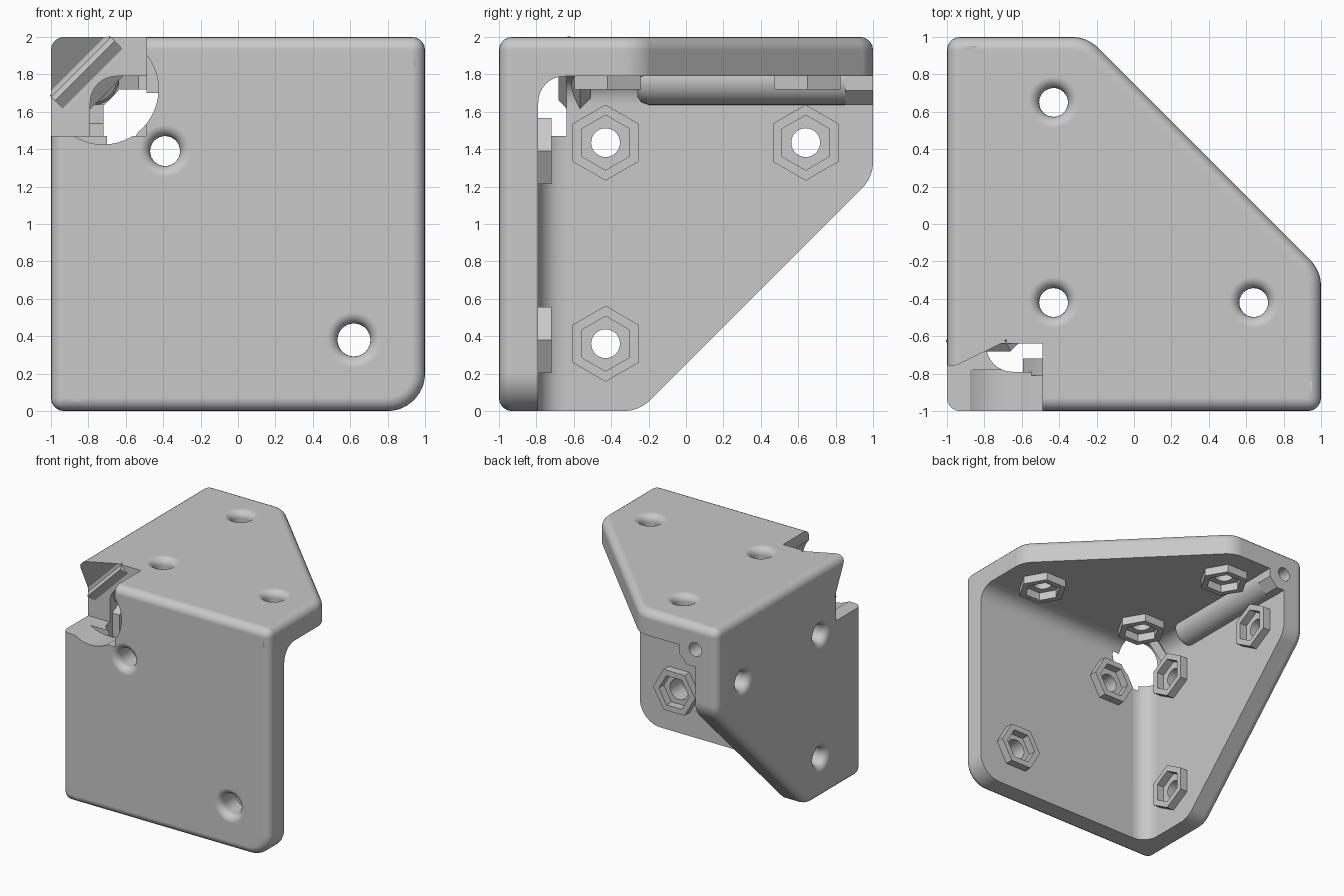
import bpy, bmesh, math
from mathutils import Vector, Matrix

if "Cube" in bpy.data.objects:
    bpy.data.objects.remove(bpy.data.objects["Cube"])

T, R = 0.21, 0.07          # plate thickness, outer edge rounding
grey = bpy.data.materials.new("plastic_grey")
grey.diffuse_color = (0.58, 0.58, 0.58, 1)
grey.use_nodes = True
grey.node_tree.nodes["Principled BSDF"].inputs["Base Color"].default_value = grey.diffuse_color

# maps from (a, b, depth from the outer face) to space, one per plate
MAPS = {
    "left": lambda a, b, d: Vector((-1 + d, a, b)),
    "front": lambda a, b, d: Vector((a, -1 + d, b)),
    "top": lambda a, b, d: Vector((a, b, 2 - d)),
}


def make(name, bm):
    bmesh.ops.recalc_face_normals(bm, faces=bm.faces[:])
    me = bpy.data.meshes.new(name)
    bm.to_mesh(me)
    bm.free()
    me.materials.append(grey)
    ob = bpy.data.objects.new(name, me)
    bpy.context.collection.objects.link(ob)
    return ob


def rings(loops, closed=False):
    """Skin a list of equal point loops; cap the ends or close the tube."""
    bm = bmesh.new()
    vs = [[bm.verts.new(p) for p in loop] for loop in loops]
    n = len(vs[0])
    pairs = list(zip(vs, vs[1:])) + ([(vs[-1], vs[0])] if closed else [])
    for lo, hi in pairs:
        for i in range(n):
            j = (i + 1) % n
            bm.faces.new((lo[i], lo[j], hi[j], hi[i]))
    if not closed:
        bm.faces.new(vs[0])
        bm.faces.new(vs[-1])
    return bm


def circle(a, b, r, n, turn=0.0):
    return [(a + r * math.cos(turn + 2 * math.pi * i / n),
             b + r * math.sin(turn + 2 * math.pi * i / n)) for i in range(n)]


def rounded(points):
    """Outline from (a, b, corner radius)."""
    out = []
    for i, (a, b, r) in enumerate(points):
        p = Vector((a, b))
        if not r:
            out.append(p)
            continue
        u = (Vector(points[i - 1][:2]) - p).normalized()
        v = (Vector(points[(i + 1) % len(points)][:2]) - p).normalized()
        half = u.angle(v) / 2
        c = p + (u + v).normalized() * r / math.sin(half)
        s = p + u * r / math.tan(half) - c
        e = p + v * r / math.tan(half) - c
        for k in range(9):
            out.append(c + (s.lerp(e, k / 8)).normalized() * r)
    return out


def plate(side, outline):
    f = MAPS[side]
    pts = rounded(outline)
    bm = rings([[f(p[0], p[1], d) for p in pts] for d in (0, T)])
    bmesh.ops.recalc_face_normals(bm, faces=bm.faces[:])

    def outer(e):
        return any(all(abs(v.co[k] - val) < 1e-4 for v in e.verts)
                   for k, val in ((0, -1), (1, -1), (2, 2)))
    bmesh.ops.bevel(bm, geom=[e for e in bm.edges if outer(e)], offset=R,
                    segments=5, profile=0.5, affect='EDGES', clamp_overlap=False)
    return make(side + "_plate", bm)


def cut(ob, cutters):
    for c in cutters:
        m = ob.modifiers.new("cut", 'BOOLEAN')
        m.operation, m.solver, m.object = 'DIFFERENCE', 'EXACT', c
    bpy.context.view_layer.update()
    dg = bpy.context.evaluated_depsgraph_get()
    me = bpy.data.meshes.new_from_object(ob.evaluated_get(dg))
    ob.modifiers.clear()
    ob.data = me


def hide(ob):
    ob.hide_render = True
    ob.hide_set(True)
    return ob


def rod_cutter(name, a, b, r, y0, y1):
    return hide(make(name, rings([[(p, y, q) for p, q in circle(a, b, r, 48)]
                                  for y in (y0, y1)])))


# corner relief: round window in the front plate and a slanted pocket behind it
window = rod_cutter("window_cutter", -0.72, 1.72, 0.295, -1.1, -0.78)
clearance = rod_cutter("clearance_cutter", -0.72, 1.72, 0.295, -1.1, -0.7)
bore = rod_cutter("bore_cutter", -0.79, 1.79, 0.06, 0.6, 1.1)
bm = bmesh.new()
bmesh.ops.create_cube(bm, size=1, matrix=Matrix.Translation((-0.795, -0.87, 1.785))
                      @ Matrix.Diagonal((0.61, 0.46, 0.63, 1)))
normal = Vector((-0.486, 1, 0.486)).normalized()
start = Vector((-1, -0.78, 2))
res = bmesh.ops.bisect_plane(bm, geom=bm.verts[:] + bm.edges[:] + bm.faces[:],
                             plane_co=start, plane_no=normal, clear_outer=True)
bmesh.ops.holes_fill(bm, edges=[e for e in res["geom_cut"]
                                if isinstance(e, bmesh.types.BMEdge)])
pocket = hide(make("pocket_cutter", bm))
relief = [window, pocket]

# three plates with flared screw holes
OUTLINES = {
    "left": [(-1, 0, 0), (-0.25, 0, 0.2), (1, 1.25, 0.2), (1, 2, 0), (-1, 2, 0)],
    "front": [(-1, 0, 0), (1, 0, 0.2), (1, 2, 0), (-1, 2, 0)],
    "top": [(-1, -1, 0), (1, -1, 0), (1, -0.25, 0.2), (-0.25, 1, 0.2), (-1, 1, 0)],
}
HOLES = {
    "left": [(-0.43, 1.435, 0.077), (0.64, 1.435, 0.077), (-0.43, 0.36, 0.077)],
    "front": [(-0.39, 1.39, 0.08), (0.62, 0.38, 0.088)],
    "top": [(-0.43, 0.65, 0.077), (-0.43, -0.42, 0.077), (0.64, -0.42, 0.077)],
}
parts = []
for side, outline in OUTLINES.items():
    f = MAPS[side]
    ob = plate(side, outline)
    turn = math.pi / 2 if side == "left" else 0
    drills = []
    for a, b, r in HOLES[side]:
        prof = [(-0.05, r + 0.06)]
        prof += [(0.06 - 0.06 * math.cos(t), r + 0.06 - 0.06 * math.sin(t))
                 for t in (k * math.pi / 12 for k in range(7))]
        prof.append((0.4, r))
        drills.append(hide(make("drill_cutter", rings(
            [[f(p, q, d) for p, q in circle(a, b, rad, 32)] for d, rad in prof]))))
        # hexagonal nut holder
        loops = [(0.203, T - 0.02), (0.203, T + 0.07), (0.147, T + 0.07), (0.147, T - 0.02)]
        nut = make(side + "_nut_holder", rings(
            [[f(p, q, d) for p, q in circle(a, b, rad, 6, turn)] for rad, d in loops], True))
        if side == "front" and a < 0:
            cut(nut, [clearance])
        parts.append(nut)
    cut(ob, relief + drills + ([] if side == "front" else [bore]))
    parts.append(ob)

# inner fillets between the plates
fr = 0.14
arc = [(-0.02, -0.02), (fr, -0.02)]
arc += [(fr - fr * math.sin(t), fr - fr * math.cos(t))
        for t in (k * math.pi / 16 for k in range(9))]
arc.append((-0.02, fr))
for name, f, ends in (
        ("front_left_fillet", lambda a, b, d: (-0.79 + a, -0.79 + b, d), (0, 1.9)),
        ("front_top_fillet", lambda a, b, d: (d, -0.79 + a, 1.79 - b), (-0.9, 1)),
        ("left_top_fillet", lambda a, b, d: (-0.79 + a, d, 1.79 - b), (-0.8, 1))):
    ob = make(name, rings([[f(a, b, d) for a, b in arc] for d in ends]))
    cut(ob, relief + ([bore] if name.startswith("left") else []))
    parts.append(ob)

# channel along the top left edge, with a blind bore and a faceted end
tube = make("channel_tube", rings(
    [[(a, y, b) for a, b in circle(-0.77, 1.77, r, 32)]
     for y, r in ((-0.26, 0.09), (-0.24, 0.118), (-0.2, 0.133), (0.98, 0.133))]))
collar = make("channel_collar", rings(
    [[(a, y, b) for a, b in circle(-0.77, 1.77, 0.145, 8, math.pi / 8)] for y in (0.85, 1)]))
for ob in (tube, collar):
    cut(ob, [bore])
parts += [tube, collar]

# slanted pad in the corner pocket
u = Vector((1, 0, 1)).normalized()
w = normal.cross(u)
frame = Matrix((u, w, normal)).transposed().to_4x4()
bm = bmesh.new()
bmesh.ops.create_cube(bm, size=1, matrix=Matrix.Translation((-0.775, -0.595, 1.775)) @ frame
                      @ Matrix.Diagonal((0.45, 0.2, 0.07, 1)))
parts.append(make("corner_pad", bm))

for ob in parts:
    ob.data.shade_smooth()
    ob.data.set_sharp_from_angle(angle=math.radians(30))
    m = ob.modifiers.new("flat_normals", 'WEIGHTED_NORMAL')
    m.weight, m.keep_sharp = 100, True
